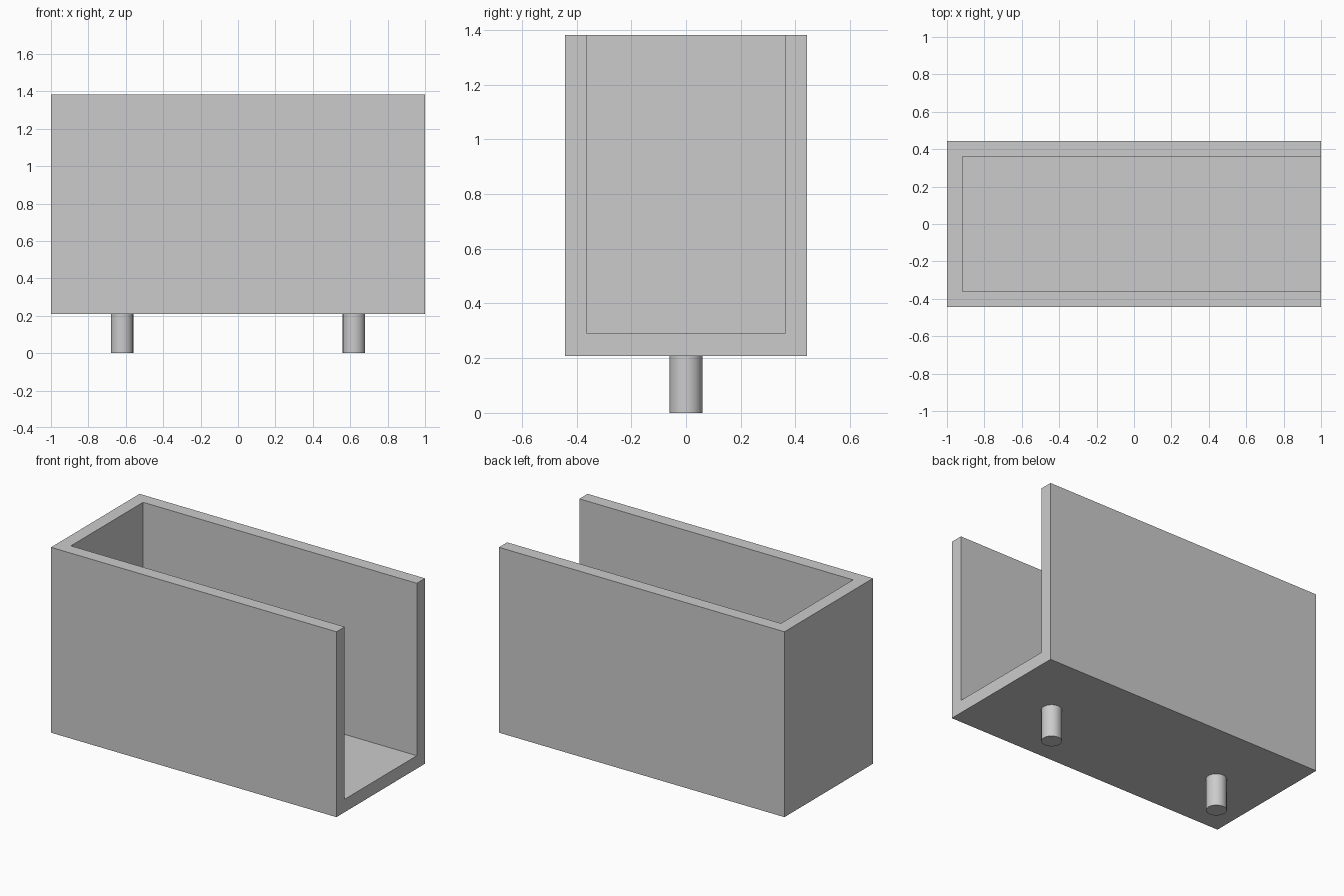
import bpy

default = bpy.data.objects.get("Cube")
if default:
    bpy.data.objects.remove(default, do_unlink=True)

HALF_X, HALF_Y = 1.0, 0.443
BASE, TOP, WALL = 0.208, 1.382, 0.082
PEG_X, PEG_R = 0.62, 0.06

grey = bpy.data.materials.new("light grey")
grey.use_nodes = True
colour = (0.6, 0.6, 0.6, 1)
grey.diffuse_color = colour
grey.node_tree.nodes["Principled BSDF"].inputs["Base Color"].default_value = colour


def box(name, low, high):
    """Box between two opposite corners."""
    centre = [(a + b) / 2 for a, b in zip(low, high)]
    bpy.ops.mesh.primitive_cube_add(size=1, location=centre)
    obj = bpy.context.object
    obj.name = name
    obj.scale = [b - a for a, b in zip(low, high)]
    bpy.ops.object.transform_apply(location=False, rotation=False, scale=True)
    obj.data.materials.append(grey)
    return obj


# Cavity open at the top and at the +x end
cavity = box("cavity_cutter", (-HALF_X + WALL, -HALF_Y + WALL, BASE + WALL),
             (HALF_X + 1, HALF_Y - WALL, TOP + 1))
cavity.hide_render = True

# Trough body: floor, two side walls and one end wall
trough = box("trough", (-HALF_X, -HALF_Y, BASE), (HALF_X, HALF_Y, TOP))
cut = trough.modifiers.new("cavity", "BOOLEAN")
cut.operation = "DIFFERENCE"
cut.solver = "EXACT"
cut.object = cavity
bpy.context.view_layer.objects.active = trough
bpy.ops.object.modifier_apply(modifier=cut.name)
bpy.data.objects.remove(cavity, do_unlink=True)

# Round pegs under the floor
for side, name in ((-1, "right_peg"), (1, "left_peg")):
    bpy.ops.mesh.primitive_cylinder_add(vertices=48, radius=PEG_R, depth=BASE,
                                        location=(side * PEG_X, 0, BASE / 2))
    peg = bpy.context.object
    peg.name = name
    peg.data.materials.append(grey)
    bpy.ops.object.shade_smooth_by_angle()
